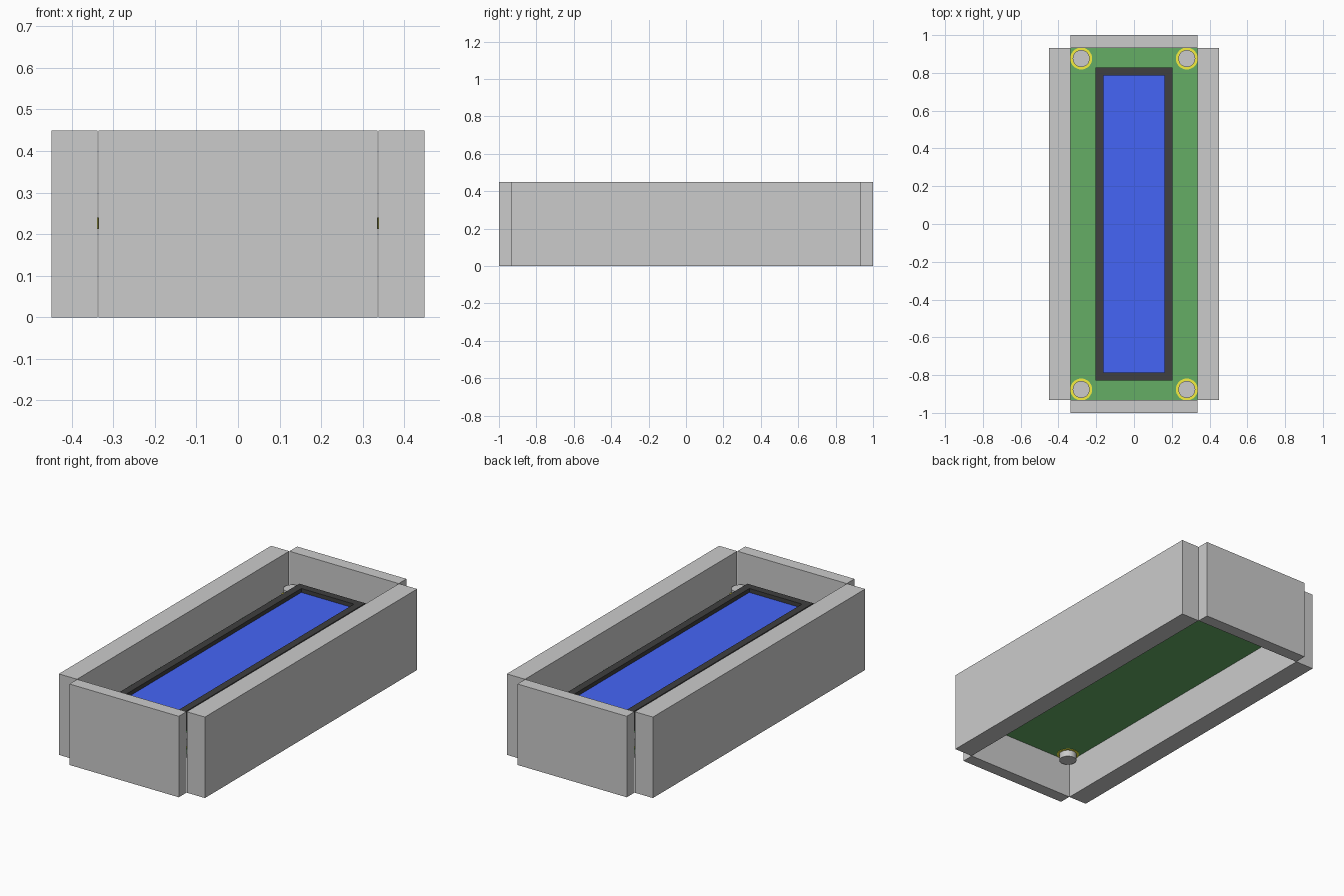
import bpy, bmesh
from math import cos, sin, pi

if "Cube" in bpy.data.objects:
    bpy.data.objects.remove(bpy.data.objects["Cube"])


def material(name, rgb):
    m = bpy.data.materials.new(name)
    m.diffuse_color = (*rgb, 1)
    m.use_nodes = True
    m.node_tree.nodes["Principled BSDF"].inputs["Base Color"].default_value = m.diffuse_color
    return m


GREEN = material("board_green", (0.13, 0.42, 0.13))
BLACK = material("bezel_black", (0.05, 0.05, 0.05))
BLUE = material("screen_blue", (0.06, 0.13, 0.92))
YELLOW = material("pad_yellow", (0.9, 0.85, 0.05))


def prism(name, outer, z0, z1, inner=None, mat=None):
    """Extrude an outline from z0 to z1, with an optional matching inner opening."""
    bm = bmesh.new()
    n = len(outer)

    def loop(pts, z):
        return [bm.verts.new((x, y, z)) for x, y in pts]

    ob, ot = loop(outer, z0), loop(outer, z1)
    if inner:
        ib, it = loop(inner, z0), loop(inner, z1)
    else:
        bm.faces.new(ot)
        bm.faces.new(ob[::-1])
    for i in range(n):
        j = (i + 1) % n
        bm.faces.new((ob[i], ob[j], ot[j], ot[i]))
        if inner:
            bm.faces.new((ib[j], ib[i], it[i], it[j]))
            bm.faces.new((ot[i], ot[j], it[j], it[i]))
            bm.faces.new((ob[j], ob[i], ib[i], ib[j]))
    mesh = bpy.data.meshes.new(name)
    bm.to_mesh(mesh)
    bm.free()
    obj = bpy.data.objects.new(name, mesh)
    bpy.context.collection.objects.link(obj)
    if mat:
        mesh.materials.append(mat)
    return obj


def rect(x0, x1, y0, y1):
    return [(x0, y0), (x1, y0), (x1, y1), (x0, y1)]


def circle(cx, cy, r, n=32):
    return [(cx + r * cos(2 * pi * i / n), cy + r * sin(2 * pi * i / n)) for i in range(n)]


def smooth(obj):
    bpy.ops.object.select_all(action='DESELECT')
    obj.select_set(True)
    bpy.context.view_layer.objects.active = obj
    bpy.ops.object.shade_smooth_by_angle()


# Housing walls
H = 0.45
prism("left_wall", rect(-0.449, -0.3375, -0.932, 0.932), 0, H)
prism("right_wall", rect(0.3375, 0.449, -0.932, 0.932), 0, H)
prism("front_wall", rect(-0.336, 0.336, -1, -0.932), 0, H)
prism("back_wall", rect(-0.336, 0.336, 0.932, 1), 0, H)

# Circuit board
board = prism("circuit_board", rect(-0.336, 0.336, -0.932, 0.932), 0.215, 0.237, mat=GREEN)

# Display: raised bezel with a recessed screen
prism("display_bezel", rect(-0.203, 0.203, -0.828, 0.828), 0.237, 0.345,
      rect(-0.162, 0.162, -0.787, 0.787), BLACK)
prism("display_screen", rect(-0.162, 0.162, -0.787, 0.787), 0.237, 0.323, mat=BLUE)

# Corner pads with mounting pins
for sx, side in ((-1, "left"), (1, "right")):
    for sy, end in ((-1, "front"), (1, "back")):
        x, y = sx * 0.2795, sy * 0.876
        smooth(prism(f"{end}_{side}_pad", circle(x, y, 0.058), 0.213, 0.24,
                     circle(x, y, 0.045), YELLOW))
        smooth(prism(f"{end}_{side}_pin", circle(x, y, 0.045), 0.177, 0.28))
